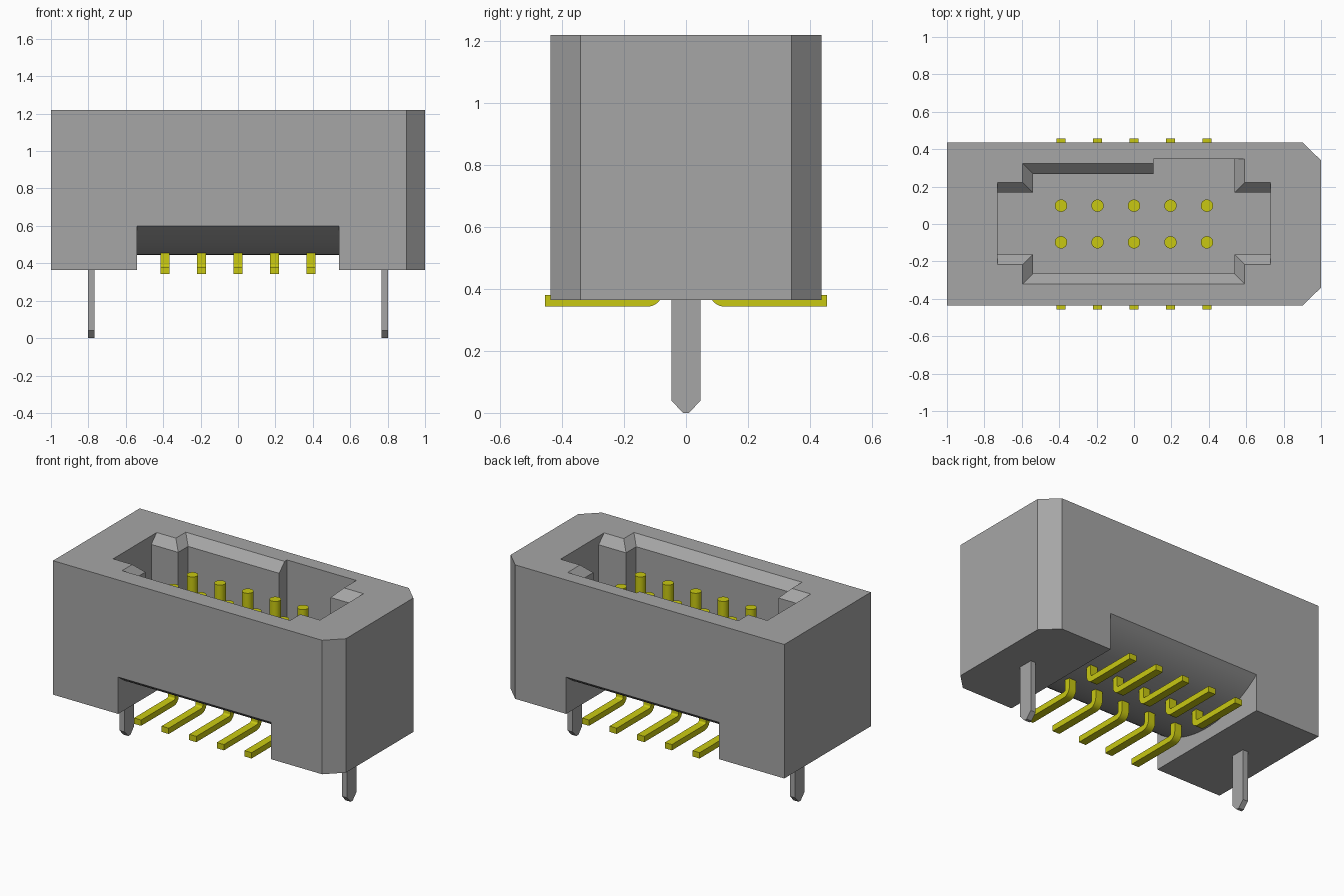
import bpy, bmesh
from math import sin, cos, pi, sqrt, radians

default = bpy.data.objects.get("Cube")
if default:
    bpy.data.objects.remove(default, do_unlink=True)


def material(name, colour):
    m = bpy.data.materials.new(name)
    m.use_nodes = True
    m.diffuse_color = colour
    m.node_tree.nodes["Principled BSDF"].inputs["Base Color"].default_value = colour
    return m


grey = material("grey plastic", (0.38, 0.38, 0.38, 1))
gold = material("yellow metal", (0.58, 0.58, 0.006, 1))


def loft(name, sections, mat):
    """Closed solid through rings with equal point counts."""
    bm = bmesh.new()
    rings = [[bm.verts.new(p) for p in ring] for ring in sections]
    n = len(rings[0])
    for a, b in zip(rings, rings[1:]):
        for i in range(n):
            j = (i + 1) % n
            bm.faces.new((a[i], a[j], b[j], b[i]))
    bm.faces.new(rings[0][::-1])
    bm.faces.new(rings[-1])
    bmesh.ops.recalc_face_normals(bm, faces=bm.faces)
    mesh = bpy.data.meshes.new(name)
    bm.to_mesh(mesh)
    bm.free()
    obj = bpy.data.objects.new(name, mesh)
    bpy.context.collection.objects.link(obj)
    mesh.materials.append(mat)
    return obj


def select_only(obj):
    bpy.ops.object.select_all(action='DESELECT')
    obj.select_set(True)
    bpy.context.view_layer.objects.active = obj


def smooth(obj):
    select_only(obj)
    bpy.ops.object.shade_smooth_by_angle(angle=radians(30))


def cut(obj, cutter):
    cutter.hide_render = True
    mod = obj.modifiers.new("cut", 'BOOLEAN')
    mod.operation = 'DIFFERENCE'
    mod.solver = 'EXACT'
    mod.object = cutter
    select_only(obj)
    bpy.ops.object.modifier_apply(modifier=mod.name)
    bpy.data.objects.remove(cutter, do_unlink=True)


def rect(x0, x1, y0, y1, z):
    return [(x0, y0, z), (x1, y0, z), (x1, y1, z), (x0, y1, z)]


def extrude_x(name, profile, x0, x1, mat):
    """Prism along x from a profile of (y, z) points."""
    return loft(name, [[(x, y, z) for y, z in profile] for x in (x0, x1)], mat)


# Housing block with two bevelled corners
W, D, BASE, TOP = 1.0, 0.437, 0.365, 1.22
outline = [(-W, -D), (0.9, -D), (W, -0.34), (W, 0.34), (0.9, D), (-W, D)]
housing = loft("housing", [[(x, y, z) for x, y in outline] for z in (BASE, TOP)], grey)

# Socket cavity, end slots and key slot, with flared rims
FLOOR, RIM, OVER = 0.62, TOP - 0.055, 0.075
cavity = [(-0.54, 0.537, -0.265, 0.268, 1, 1, 1, 1),
          (-0.73, 0.73, -0.162, 0.168, 0, 0, 1, 1),
          (0.103, 0.537, 0.0, 0.348, 0, 1, 0, 0)]
for x0, x1, y0, y1, a, b, c, d in cavity:
    flared = rect(x0 - a * OVER, x1 + b * OVER, y0 - c * OVER, y1 + d * OVER, RIM + OVER)
    cut(housing, loft("cavity_cutter", [rect(x0, x1, y0, y1, FLOOR),
                                        rect(x0, x1, y0, y1, RIM), flared], grey))

# Arched clearance under the housing
LOW, RISE = 0.445, 0.155
radius = (D * D + RISE * RISE) / (2 * RISE)
arch = []
for i in range(33):
    y = -0.5 + i / 32
    arch.append((y, LOW + radius - sqrt(radius * radius - y * y)))
arch += [(0.5, 0.2), (-0.5, 0.2)]
cut(housing, extrude_x("arch_cutter", arch, -0.54, 0.54, grey))
smooth(housing)

# Flat locating posts with tapered tips
post = [(-0.047, 0.4), (-0.047, 0.04), (-0.01, 0), (0.01, 0), (0.047, 0.04), (0.047, 0.4)]
for side, x in (("right", -0.785), ("left", 0.785)):
    extrude_x(side + "_post", post, x - 0.018, x + 0.018, grey)

# Bent solder lead profile, running outward from a rounded elbow
Y0, Z0, THICK, BEND = 0.075, 0.343, 0.037, 0.05


def elbow(r, reverse=False):
    pts = [(Y0 + BEND - r * cos(t * pi / 12), Z0 + BEND - r * sin(t * pi / 12))
           for t in range(7)]
    return pts[::-1] if reverse else pts


lead = ([(Y0, 0.52)] + elbow(BEND) + [(0.456, Z0), (0.456, Z0 + THICK)]
        + elbow(BEND - THICK, True) + [(Y0 + THICK, 0.52)])

# Two rows of five contacts
for row, s in (("front", -1), ("back", 1)):
    for i in range(5):
        x = (i - 2) * 0.195
        tail = extrude_x(f"{row}_lead_{i + 1}", [(s * y, z) for y, z in lead],
                         x - 0.025, x + 0.025, gold)
        smooth(tail)
        ring = [(x + 0.033 * cos(k * pi / 12), s * 0.098 + 0.033 * sin(k * pi / 12))
                for k in range(24)]
        pin = loft(f"{row}_pin_{i + 1}",
                   [[(px, py, z) for px, py in ring] for z in (FLOOR - 0.03, 1.09)], gold)
        smooth(pin)
